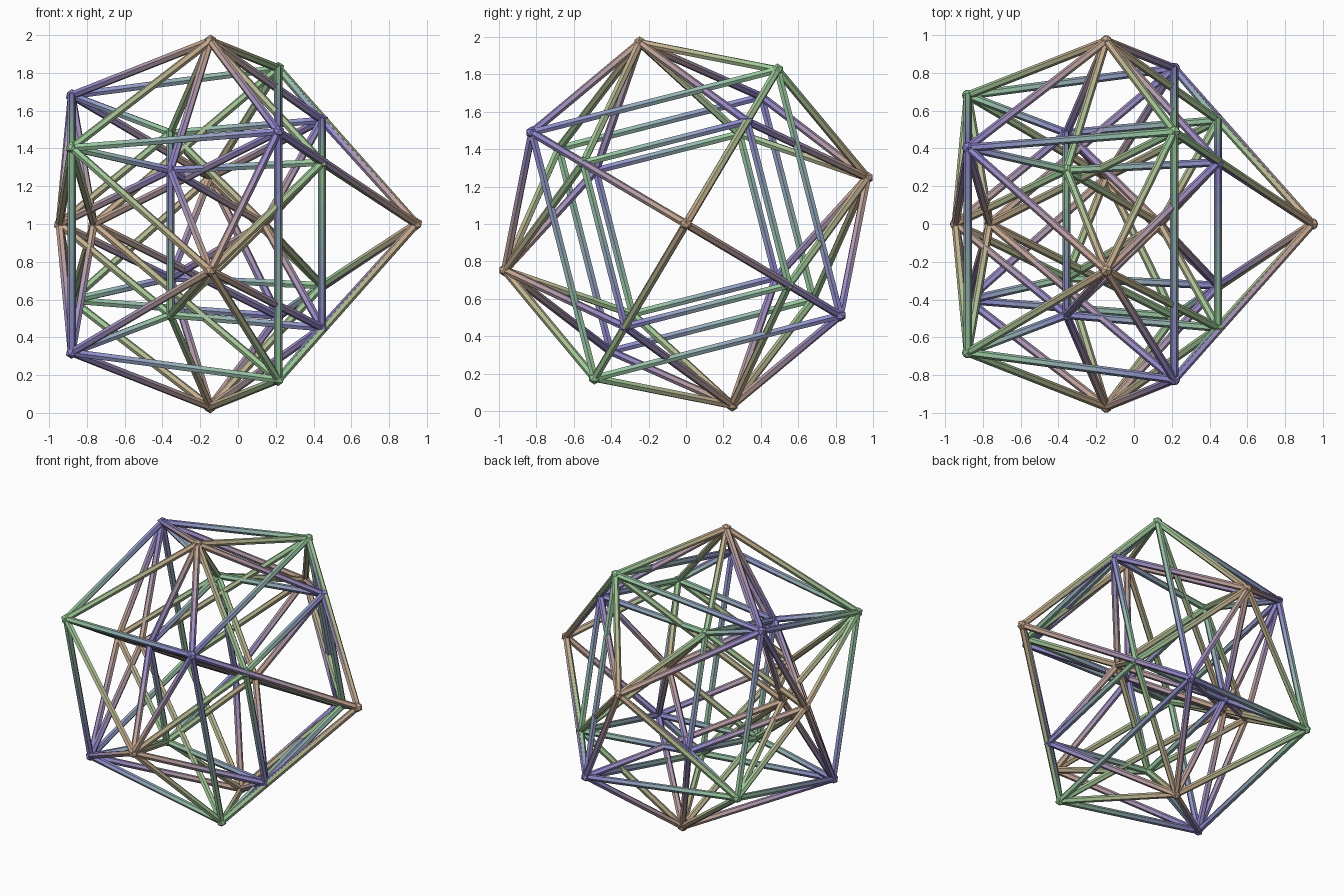
import bpy, bmesh, math
from itertools import product, combinations
from mathutils import Vector, Matrix

if "Cube" in bpy.data.objects:
    bpy.data.objects.remove(bpy.data.objects["Cube"])

TURN_XW, TURN_YZ, EYE = 0.4, 0.25, 2.5
NODE_R, STRUT_R, SIDES, STEPS = 0.034, 0.0215, 6, 8
COLORS = {"orange": (0.58, 0.40, 0.27), "green": (0.32, 0.60, 0.32), "blue": (0.27, 0.23, 0.62)}
COLORS = {k: Vector(v) for k, v in COLORS.items()}


def project(p):
    # rotate in 4D, then perspective down to 3D
    a, y, z, b = p
    c, s = math.cos(TURN_XW), math.sin(TURN_XW)
    x, w = a * c - b * s, a * s + b * c
    c, s = math.cos(TURN_YZ), math.sin(TURN_YZ)
    y, z = y * c - z * s, y * s + z * c
    return Vector((x, y, z)) / (1 - w / EYE) + Vector((-0.147, 0, 1))


def material(name, color):
    m = bpy.data.materials.new(name)
    m.diffuse_color = (*color, 1)
    m.use_nodes = True
    m.node_tree.nodes["Principled BSDF"].inputs["Base Color"].default_value = m.diffuse_color
    return m


def finish(bm, name, mats):
    me = bpy.data.meshes.new(name)
    bm.to_mesh(me)
    bm.free()
    for m in mats:
        me.materials.append(m)
    bpy.context.collection.objects.link(bpy.data.objects.new(name, me))


# 24 corners: 8 on the axes, 16 half-unit ones split by sign parity
corners = []
for i in range(4):
    for s in (1, -1):
        corners.append((tuple(s if j == i else 0 for j in range(4)), "orange"))
for p in product((0.5, -0.5), repeat=4):
    corners.append((p, "green" if math.prod(p) > 0 else "blue"))

# nodes, one object per colour group
for key, color in COLORS.items():
    bm = bmesh.new()
    for p, k in corners:
        if k == key:
            bmesh.ops.create_icosphere(bm, subdivisions=1, radius=NODE_R,
                                       matrix=Matrix.Translation(project(p)))
    finish(bm, key + "_nodes", [material(key + "_node", color)])

# struts join corners one unit apart, blending from colour to colour
for ka, kb in combinations(COLORS, 2):
    bm = bmesh.new()
    for (p, k), (q, l) in product(corners, repeat=2):
        if (k, l) != (ka, kb) or abs(math.dist(p, q) - 1) > 0.01:
            continue
        a, b = project(p), project(q)
        rot = (b - a).to_track_quat('Z', 'Y')
        rings = []
        for t in range(STEPS + 1):
            mid = a.lerp(b, t / STEPS)
            rings.append([bm.verts.new(mid + rot @ Vector((
                STRUT_R * math.cos(math.tau * n / SIDES),
                STRUT_R * math.sin(math.tau * n / SIDES), 0))) for n in range(SIDES)])
        for t in range(STEPS):
            for n in range(SIDES):
                m = (n + 1) % SIDES
                f = bm.faces.new((rings[t][n], rings[t][m], rings[t + 1][m], rings[t + 1][n]))
                f.material_index = t
        bm.faces.new(rings[0][::-1])
        bm.faces.new(rings[-1]).material_index = STEPS - 1
    mats = [material(f"{ka}_{kb}_{t}", COLORS[ka].lerp(COLORS[kb], (t + 0.5) / STEPS))
            for t in range(STEPS)]
    finish(bm, f"{ka}_{kb}_struts", mats)
